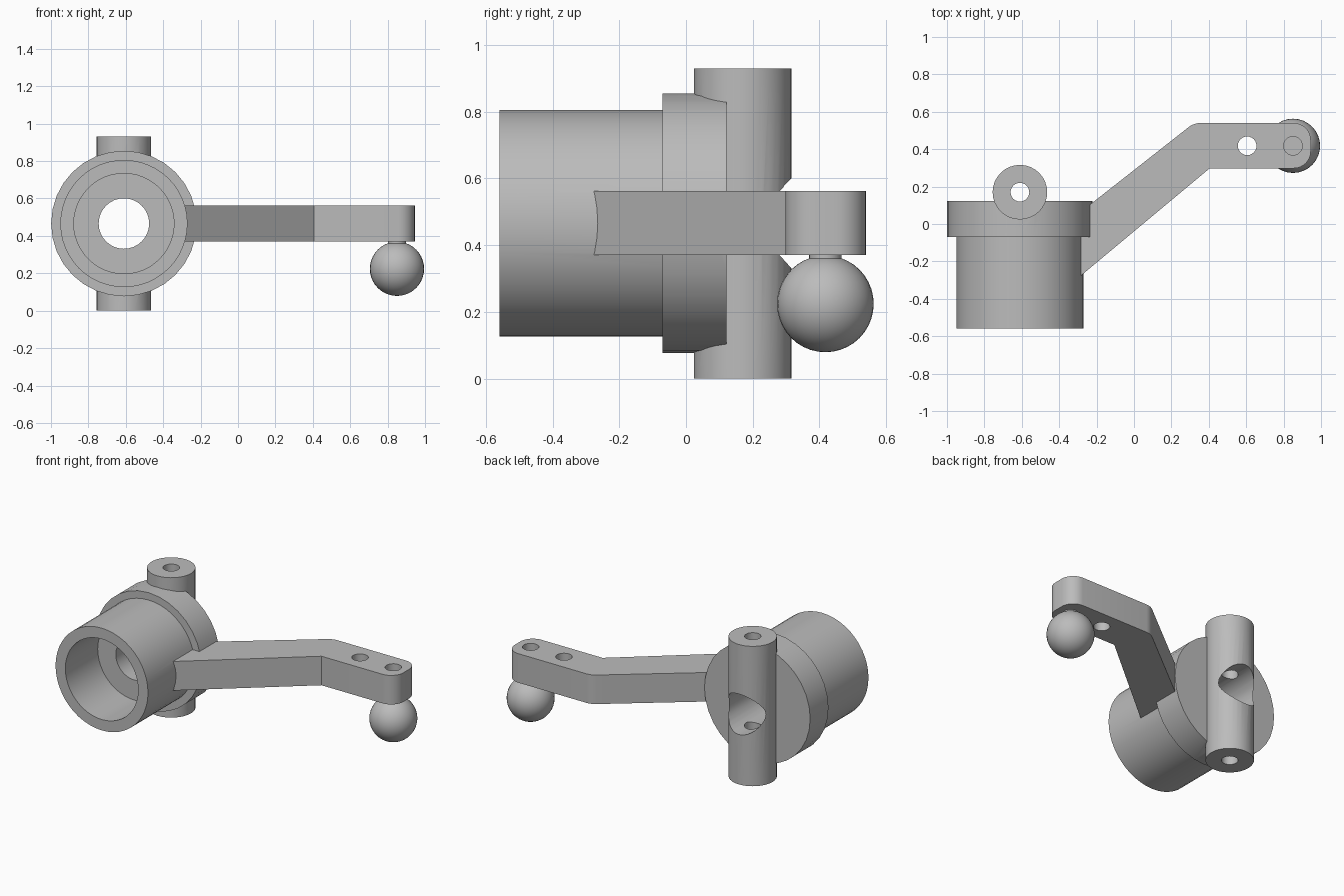
import bpy, bmesh, math
from mathutils import Vector

if "Cube" in bpy.data.objects:
    bpy.data.objects.remove(bpy.data.objects["Cube"])

grey = bpy.data.materials.new("steel_grey")
grey.diffuse_color = (0.5, 0.5, 0.5, 1)
grey.use_nodes = True
grey.node_tree.nodes["Principled BSDF"].inputs["Base Color"].default_value = grey.diffuse_color
HX, HZ = -0.61, 0.466          # hub axis
PY = 0.17                      # kingpin axis


def finish(name, bm):
    bmesh.ops.recalc_face_normals(bm, faces=bm.faces)
    me = bpy.data.meshes.new(name)
    bm.to_mesh(me)
    bm.free()
    ob = bpy.data.objects.new(name, me)
    bpy.context.collection.objects.link(ob)
    me.materials.append(grey)
    return ob


def cylinder(name, a, b, r, n=32):
    """Capped cylinder between two points."""
    a, b = Vector(a), Vector(b)
    bm = bmesh.new()
    bmesh.ops.create_cone(bm, cap_ends=True, segments=n, radius1=r, radius2=r, depth=(b - a).length)
    rot = (b - a).to_track_quat('Z', 'Y').to_matrix().to_4x4()
    bmesh.ops.transform(bm, matrix=rot, verts=bm.verts)
    bmesh.ops.translate(bm, vec=(a + b) / 2, verts=bm.verts)
    return finish(name, bm)


def along_y(name, y0, y1, r, n=32):
    return cylinder(name, (HX, y0, HZ), (HX, y1, HZ), r, n)


def combine(target, tool, op):
    m = target.modifiers.new(op, 'BOOLEAN')
    m.operation, m.solver, m.object = op, 'EXACT', tool
    bpy.context.view_layer.objects.active = target
    bpy.ops.object.modifier_apply(modifier=m.name)
    bpy.data.objects.remove(tool)


def arc(cx, cy, r, d0, d1, n=8):
    return [(cx + r * math.cos(math.radians(d0 + (d1 - d0) * i / n)),
             cy + r * math.sin(math.radians(d0 + (d1 - d0) * i / n))) for i in range(n + 1)]


# hub: barrel, flange and vertical kingpin
knuckle = along_y("steering_knuckle", -0.56, 0.0, 0.34, 48)
combine(knuckle, along_y("flange", -0.07, 0.122, 0.389), 'UNION')
combine(knuckle, cylinder("kingpin", (HX, PY, 0), (HX, PY, 0.93), 0.146), 'UNION')

# cranked steering arm with rounded end and outer bend
outline = [(-0.31, -0.298), (0.405, 0.298)]
outline += arc(0.855, 0.388, 0.09, -90, 0) + arc(0.855, 0.45, 0.09, 0, 90)
outline += arc(0.355, 0.44, 0.10, 90, 129, 4) + [(-0.31, 0.045)]
bm = bmesh.new()
face = bm.faces.new([bm.verts.new((x, y, 0.37)) for x, y in outline])
ext = bmesh.ops.extrude_face_region(bm, geom=[face])["geom"]
bmesh.ops.translate(bm, vec=(0, 0, 0.193), verts=[v for v in ext if isinstance(v, bmesh.types.BMVert)])
combine(knuckle, finish("arm", bm), 'UNION')

# bores: stepped bearing bore, kingpin hole, two arm holes (outer one blind)
for cutter in (along_y("bearing_bore", -0.7, -0.22, 0.268, 48),
               along_y("axle_bore", -0.3, 0.5, 0.135),
               cylinder("pin_hole", (HX, PY, -0.1), (HX, PY, 1.1), 0.05, 24),
               cylinder("arm_hole", (0.605, 0.418, 0.2), (0.605, 0.418, 0.7), 0.05, 24),
               cylinder("stud_hole", (0.85, 0.418, 0.375), (0.85, 0.418, 0.7), 0.05, 24)):
    combine(knuckle, cutter, 'DIFFERENCE')

# ball stud under the arm end
neck = cylinder("ball_neck", (0.85, 0.418, 0.33), (0.85, 0.418, 0.374), 0.049, 24)
bm = bmesh.new()
bmesh.ops.create_uvsphere(bm, u_segments=32, v_segments=20, radius=0.145)
bmesh.ops.translate(bm, vec=(0.85, 0.418, 0.224), verts=bm.verts)
ball = finish("ball_joint", bm)

for ob in (knuckle, neck, ball):
    bpy.ops.object.select_all(action='DESELECT')
    ob.select_set(True)
    bpy.context.view_layer.objects.active = ob
    bpy.ops.object.shade_smooth_by_angle(angle=math.radians(30))
